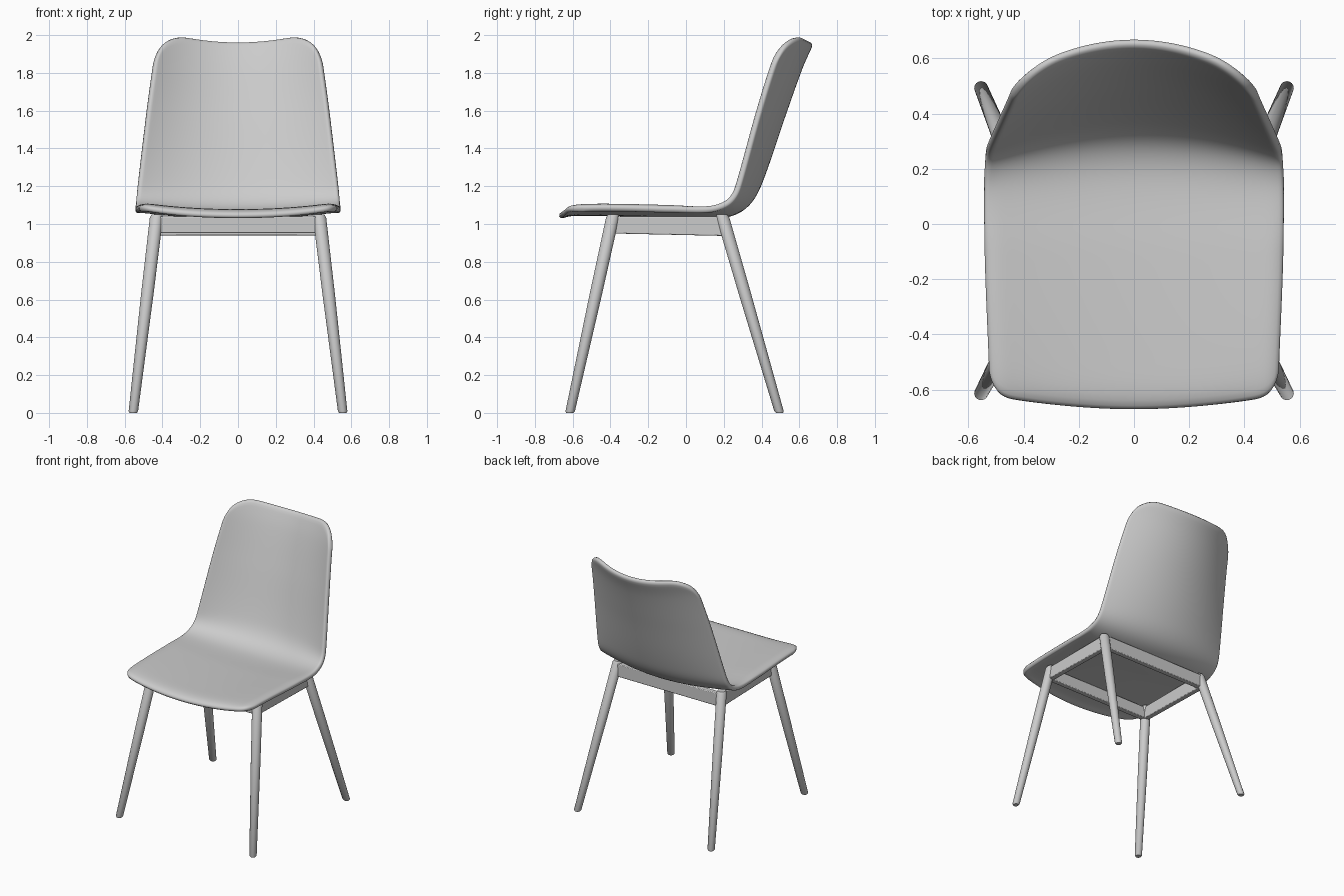
import bpy, bmesh, math
from mathutils import Vector

if "Cube" in bpy.data.objects:
    bpy.data.objects.remove(bpy.data.objects["Cube"])

def make_object(name, bm):
    mesh = bpy.data.meshes.new(name)
    bm.to_mesh(mesh)
    bm.free()
    ob = bpy.data.objects.new(name, mesh)
    bpy.context.collection.objects.link(ob)
    return ob

def smooth(ob, angle=40):
    bpy.ops.object.select_all(action='DESELECT')
    ob.select_set(True)
    bpy.context.view_layer.objects.active = ob
    bpy.ops.object.shade_smooth_by_angle(angle=math.radians(angle))

# Shell profile, front to top: centre y, z, half width, edge offset y, z
PROFILE = [
    (-0.68, 1.055, 0.520, 0.000, 0.005),
    (-0.63, 1.075, 0.527, 0.000, 0.025),
    (-0.50, 1.078, 0.532, 0.000, 0.038),
    (-0.10, 1.070, 0.547, 0.000, 0.040),
    (0.12, 1.060, 0.545, 0.000, 0.040),
    (0.22, 1.070, 0.538, -0.020, 0.050),
    (0.30, 1.110, 0.532, -0.060, 0.050),
    (0.36, 1.200, 0.522, -0.095, 0.030),
    (0.50, 1.600, 0.470, -0.125, 0.030),
    (0.59, 1.850, 0.432, -0.130, 0.045),
    (0.645, 1.970, 0.415, -0.125, 0.060),
]
ARC = [0.0]
for p, q in zip(PROFILE, PROFILE[1:]):
    ARC.append(ARC[-1] + math.hypot(q[0] - p[0], q[1] - p[1]))

def slope(i, k):
    a, b = max(i - 1, 0), min(i + 1, len(ARC) - 1)
    return (PROFILE[b][k] - PROFILE[a][k]) / (ARC[b] - ARC[a])

def sample(s):
    i = max(j for j in range(len(ARC) - 1) if ARC[j] <= s + 1e-9 or j == 0)
    h = ARC[i + 1] - ARC[i]
    t = (s - ARC[i]) / h
    return [(2*t**3 - 3*t**2 + 1) * PROFILE[i][k] + (t**3 - 2*t*t + t) * h * slope(i, k)
            + (3*t*t - 2*t**3) * PROFILE[i + 1][k] + (t**3 - t*t) * h * slope(i + 1, k)
            for k in range(5)]

def corner(u, w, r):
    d = max(0.0, abs(u) * w - (w - r))
    return r - math.sqrt(max(0.0, r * r - d * d))

# Seat and back: one curved shell with rounded corners
NU, NV = 28, 44
bm = bmesh.new()
grid = []
for i in range(NU + 1):
    t = 2 * i / NU - 1
    u = 0.5 * t + 0.5 * math.sin(t * math.pi / 2)
    s0 = 0.06 * u * u + corner(u, 0.52, 0.08)
    s1 = ARC[-1] - corner(u, 0.425, 0.16)
    col = []
    for j in range(NV + 1):
        y, z, w, dy, dz = sample(s0 + (s1 - s0) * j / NV)
        e = max(0.0, (abs(u) - 0.88) / 0.12)
        flat = min(1.0, max(0.0, (0.2 - y) / 0.3))
        droop = 0.022 * e * e * flat
        col.append(bm.verts.new((w * u, y + dy * u * u, z + dz * u * u - droop)))
    grid.append(col)
for i in range(NU):
    for j in range(NV):
        bm.faces.new((grid[i][j], grid[i+1][j], grid[i+1][j+1], grid[i][j+1]))
shell = make_object("seat_shell", bm)
m = shell.modifiers.new("thickness", 'SOLIDIFY')
m.thickness = 0.035
m.offset = -1
m = shell.modifiers.new("round", 'SUBSURF')
m.levels = m.render_levels = 1
smooth(shell, 80)

# Tapered splayed legs, with a softened foot and top
def leg(name, foot, top):
    bm = bmesh.new()
    foot, top = Vector(foot), Vector(top)
    rings = []
    for t, r in ((0, 0.019), (0.008, 0.025), (0.6, 0.033), (0.985, 0.035), (1, 0.028)):
        c = foot.lerp(top, t)
        rings.append([bm.verts.new((c.x + r * math.cos(a), c.y + r * math.sin(a), c.z))
                      for a in (2 * math.pi * k / 24 for k in range(24))])
    for a, b in zip(rings, rings[1:]):
        for k in range(24):
            n = (k + 1) % 24
            bm.faces.new((a[k], a[n], b[n], b[k]))
    bm.faces.new(rings[0][::-1])
    bm.faces.new(rings[-1])
    smooth(make_object(name, bm))

for side, sx in (("left", -1), ("right", 1)):
    leg("front_leg_" + side, (sx * 0.555, -0.615, 0), (sx * 0.43, -0.385, 1.05))
    leg("back_leg_" + side, (sx * 0.555, 0.495, 0), (sx * 0.43, 0.19, 1.05))

# Apron rails joining the leg tops
def rail(name, a, b, low_a, low_b, high, thick):
    a, b = Vector(a), Vector(b)
    d = (b - a).normalized()
    n = Vector((-d.y, d.x)) * thick / 2
    bm = bmesh.new()
    ends = []
    for p, low in ((a, low_a), (b, low_b)):
        ends.append([bm.verts.new((p.x + k * n.x, p.y + k * n.y, z))
                     for k, z in ((-1, low), (1, low), (1, high), (-1, high))])
    for k in range(4):
        m = (k + 1) % 4
        bm.faces.new((ends[0][k], ends[0][m], ends[1][m], ends[1][k]))
    bm.faces.new(ends[0][::-1])
    bm.faces.new(ends[1])
    bmesh.ops.recalc_face_normals(bm, faces=bm.faces)
    ob = make_object(name, bm)
    bev = ob.modifiers.new("soft_edges", 'BEVEL')
    bev.width = 0.005
    bev.segments = 2
    smooth(ob)

for side, sx in (("left", -1), ("right", 1)):
    rail("side_rail_" + side, (sx * 0.43, -0.39), (sx * 0.43, 0.2), 0.95, 0.937, 1.04, 0.04)
rail("front_rail", (-0.43, -0.395), (0.43, -0.395), 0.953, 0.953, 1.04, 0.04)
rail("back_rail", (-0.43, 0.205), (0.43, 0.205), 0.94, 0.94, 1.035, 0.04)
